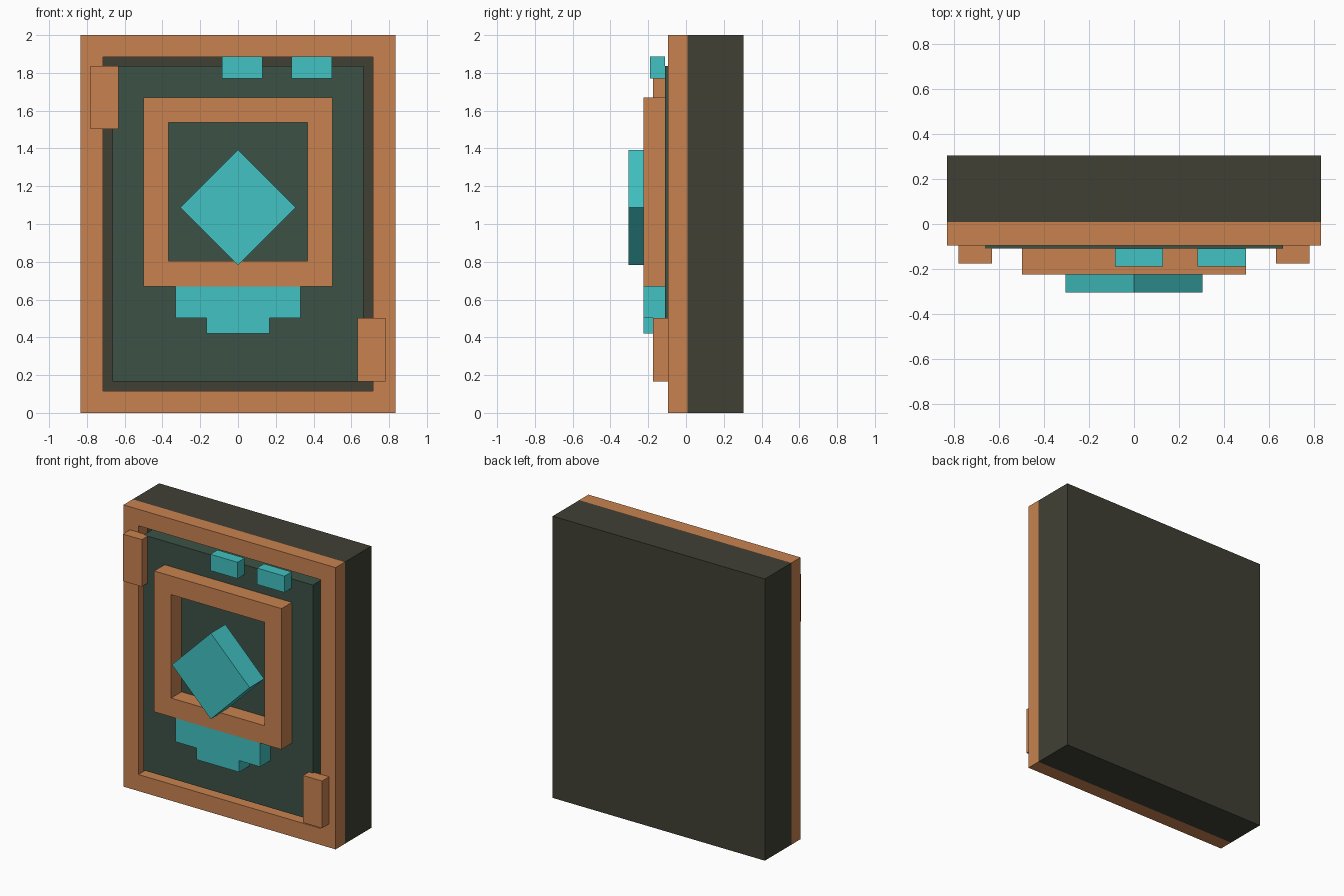
import bpy
import bmesh
import math
from mathutils import Matrix, Vector

if "Cube" in bpy.data.objects:
    bpy.data.objects.remove(bpy.data.objects["Cube"])


def material(name, rgb):
    mat = bpy.data.materials.new(name)
    mat.use_nodes = True
    colour = (*rgb, 1.0)
    mat.diffuse_color = colour
    mat.node_tree.nodes["Principled BSDF"].inputs["Base Color"].default_value = colour
    return mat


COPPER = material("copper", (0.578, 0.223, 0.080))
TEAL = material("bright teal", (0.054, 0.539, 0.539))
GREEN = material("dark green", (0.045, 0.084, 0.061))
CHARCOAL = material("charcoal", (0.051, 0.051, 0.036))


def finish(name, bm, mat):
    bmesh.ops.recalc_face_normals(bm, faces=bm.faces)
    mesh = bpy.data.meshes.new(name)
    bm.to_mesh(mesh)
    bm.free()
    mesh.materials.append(mat)
    obj = bpy.data.objects.new(name, mesh)
    bpy.context.collection.objects.link(obj)
    return obj


def box(name, x, y, z, mat, turn=0.0):
    """Box between (min, max) pairs, optionally turned about the y axis."""
    bm = bmesh.new()
    bmesh.ops.create_cube(bm, size=1)
    size = [b - a for a, b in (x, y, z)]
    centre = Vector([(a + b) / 2 for a, b in (x, y, z)])
    bm.transform(Matrix.Translation(centre) @ Matrix.Rotation(turn, 4, 'Y')
                 @ Matrix.Diagonal((*size, 1)))
    return finish(name, bm, mat)


def frame(name, half_width, z, border, y, mat):
    """Rectangular frame: outer and inner outlines bridged, front to back."""
    bm = bmesh.new()
    loops = []
    for inset, depth in ((0, y[0]), (0, y[1]), (border, y[1]), (border, y[0])):
        w, lo, hi = half_width - inset, z[0] + inset, z[1] - inset
        loops.append([bm.verts.new((px, depth, pz))
                      for px, pz in ((-w, lo), (w, lo), (w, hi), (-w, hi))])
    for i in range(4):
        a, b = loops[i], loops[(i + 1) % 4]
        for k in range(4):
            n = (k + 1) % 4
            bm.faces.new((a[k], a[n], b[n], b[k]))
    return finish(name, bm, mat)


# Case: back slab, outer rim and raised panel
box("back_slab", (-0.833, 0.833), (0.008, 0.305), (0, 2), CHARCOAL)
frame("outer_rim", 0.833, (0, 2), 0.117, (-0.095, 0.008), COPPER)
box("front_panel", (-0.665, 0.665), (-0.11, 0.008), (0.167, 1.837), GREEN)

# Corner brackets on opposite corners
box("upper_right_bracket", (-0.782, -0.633), (-0.175, -0.095), (1.503, 1.837), COPPER)
box("lower_left_bracket", (0.633, 0.782), (-0.175, -0.095), (0.167, 0.502), COPPER)

# Central square frame with the floating diamond
frame("centre_frame", 0.5, (0.67, 1.67), 0.133, (-0.226, -0.11), COPPER)
side = 0.305 * math.sqrt(2) / 2
box("diamond", (-side, side), (-0.305, -0.142), (1.087 - side, 1.087 + side),
    TEAL, math.radians(45))

# Stepped block under the centre frame
box("wide_step", (-0.332, 0.332), (-0.226, -0.11), (0.502, 0.67), TEAL)
box("narrow_step", (-0.167, 0.167), (-0.226, -0.11), (0.42, 0.502), TEAL)

# Two buttons along the top
for name, x in (("right_button", (-0.084, 0.13)), ("left_button", (0.282, 0.498))):
    box(name, x, (-0.19, -0.11), (1.77, 1.886), TEAL)
